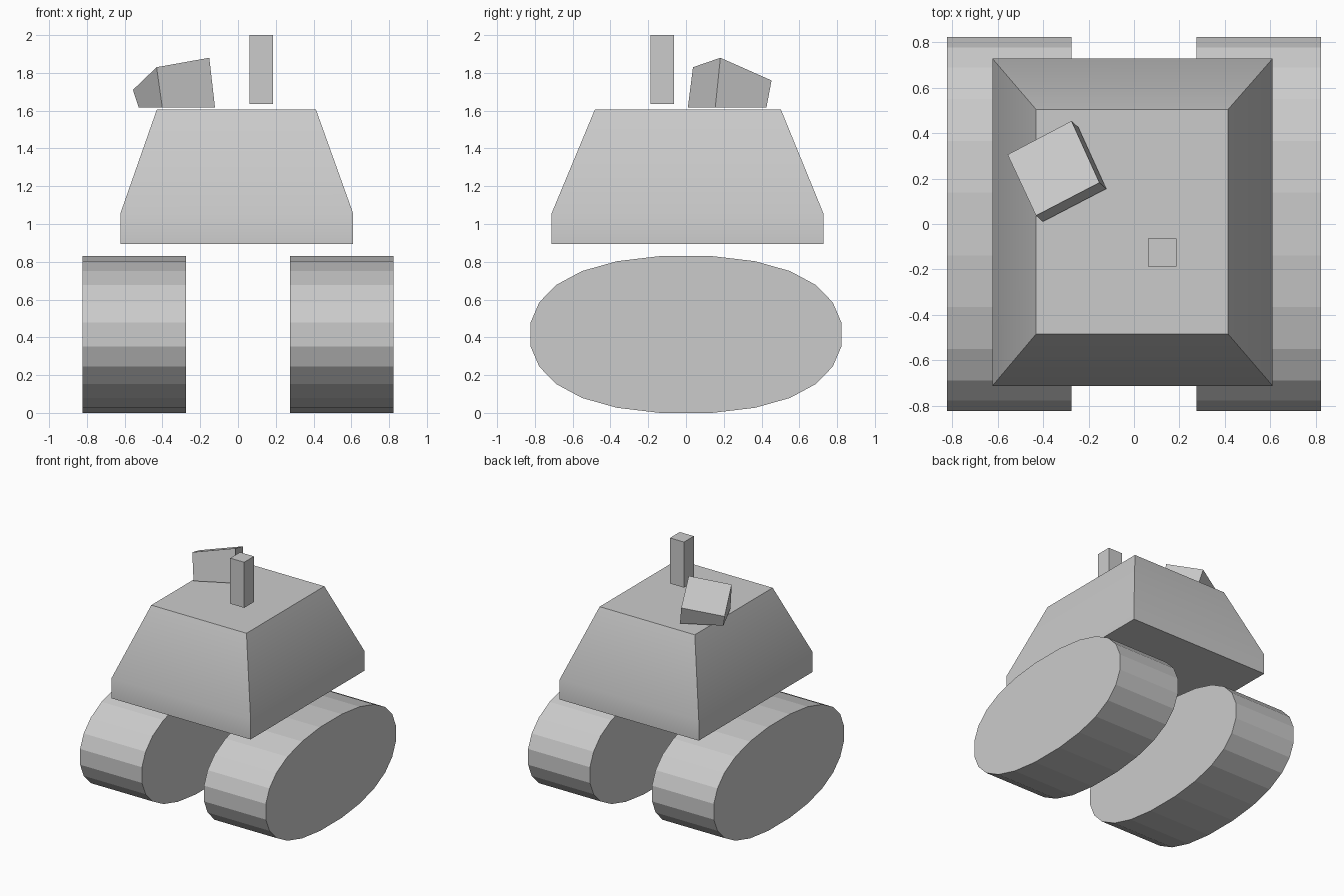
import bpy
import bmesh
import math

default = bpy.data.objects.get("Cube")
if default:
    bpy.data.objects.remove(default, do_unlink=True)

# One plain grey for everything
grey = bpy.data.materials.new("plain grey")
grey.use_nodes = True
colour = (0.6, 0.6, 0.6, 1)
grey.diffuse_color = colour
grey.node_tree.nodes["Principled BSDF"].inputs["Base Color"].default_value = colour


def loft(name, rings):
    """Closed solid through rings of equal length, capped at both ends."""
    bm = bmesh.new()
    loops = [[bm.verts.new(p) for p in ring] for ring in rings]
    for a, b in zip(loops, loops[1:]):
        for i in range(len(a)):
            j = (i + 1) % len(a)
            bm.faces.new((a[i], a[j], b[j], b[i]))
    bm.faces.new(loops[0])
    bm.faces.new(loops[-1])
    bmesh.ops.recalc_face_normals(bm, faces=bm.faces)
    mesh = bpy.data.meshes.new(name)
    bm.to_mesh(mesh)
    bm.free()
    mesh.materials.append(grey)
    obj = bpy.data.objects.new(name, mesh)
    bpy.context.collection.objects.link(obj)
    return obj


def rectangle(x0, x1, y0, y1, z):
    return [(x0, y0, z), (x1, y0, z), (x1, y1, z), (x0, y1, z)]


# Tracks: a full oval section, mirrored from one quarter
quarter = [(0.823, 0.063), (0.777, 0.17), (0.688, 0.262),
           (0.55, 0.336), (0.365, 0.388), (0.138, 0.415)]
half = quarter + [(-y, z) for y, z in reversed(quarter)]
oval = half + [(y, -z) for y, z in reversed(half)]
for side, name in ((1, "left_track"), (-1, "right_track")):
    loft(name, [[(side * x, y, z + 0.415) for y, z in oval] for x in (0.275, 0.823)])

# Hull: low skirt with sloped upper walls, softly shaded where they meet
hull = loft("hull", [rectangle(-0.623, 0.61, -0.712, 0.728, 0.895),
                     rectangle(-0.623, 0.61, -0.712, 0.728, 1.055),
                     rectangle(-0.43, 0.413, -0.483, 0.503, 1.605)])
bpy.ops.object.select_all(action="DESELECT")
hull.select_set(True)
bpy.context.view_layer.objects.active = hull
bpy.ops.object.shade_smooth_by_angle(angle=math.radians(30))

# Hatch: turned wedge block with a slanted top
top = [(-0.556, 0.305, 1.71), (-0.431, 0.037, 1.83),
       (-0.152, 0.182, 1.88), (-0.275, 0.453, 1.76)]
loft("hatch", [[(x + 0.03, y - 0.027, 1.618) for x, y, z in top], top])

# Mast
loft("mast", [rectangle(0.062, 0.186, -0.187, -0.063, z) for z in (1.635, 2.0)])
